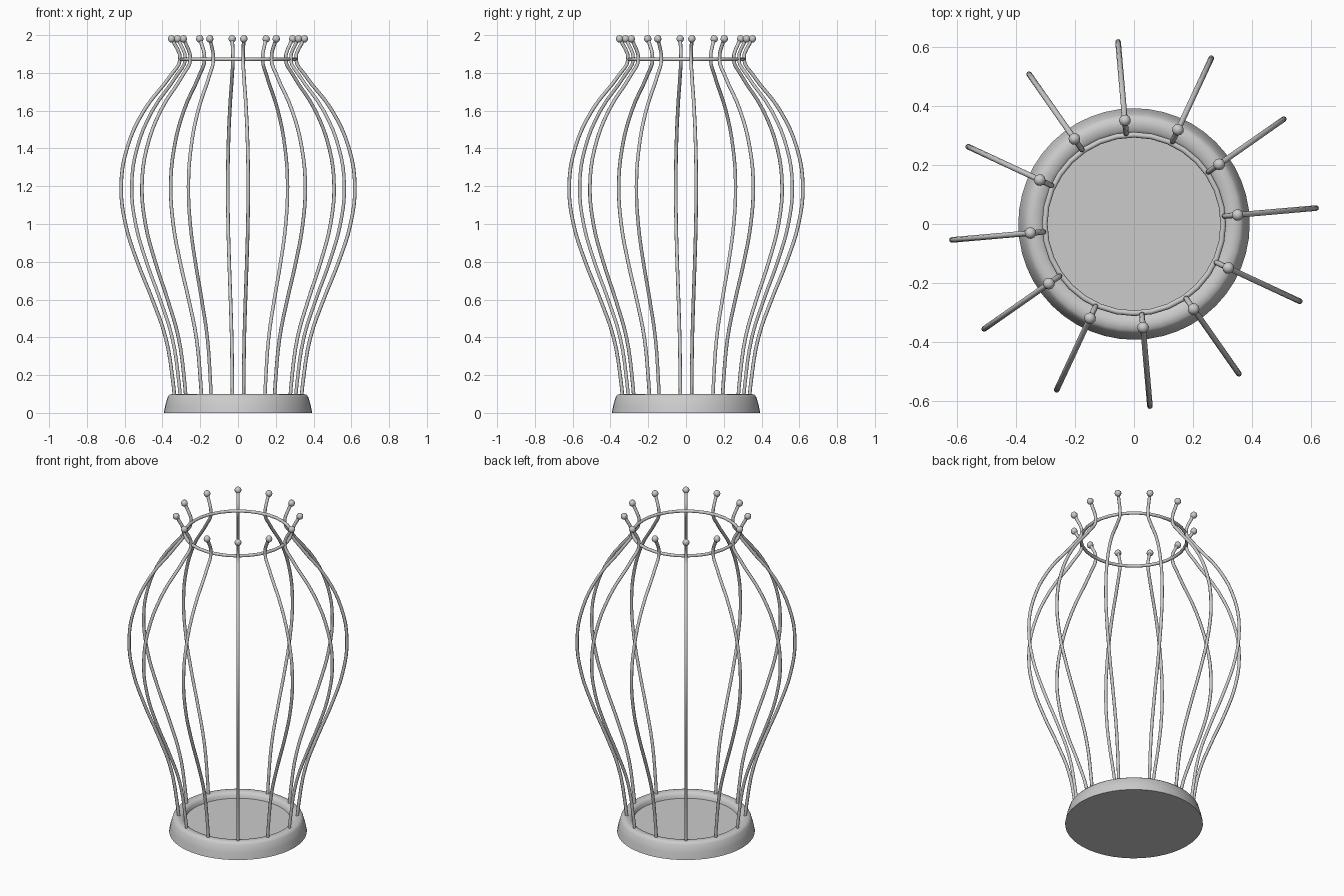
import bpy, bmesh
from math import cos, sin, pi, radians

if "Cube" in bpy.data.objects:
    bpy.data.objects.remove(bpy.data.objects["Cube"])

WIRES = 12
START = radians(5)
WIRE_R = 0.0095


def smooth(obj, angle):
    bpy.ops.object.select_all(action='DESELECT')
    obj.select_set(True)
    bpy.context.view_layer.objects.active = obj
    bpy.ops.object.shade_smooth_by_angle(angle=radians(angle))


def lathe(name, profile, steps):
    # spin an (r, z) profile around z
    bm = bmesh.new()
    verts = [bm.verts.new((r, 0, z)) for r, z in profile]
    edges = [bm.edges.new(p) for p in zip(verts, verts[1:])]
    bmesh.ops.spin(bm, geom=verts + edges, cent=(0, 0, 0), axis=(0, 0, 1),
                   angle=2 * pi, steps=steps, use_duplicate=False)
    bmesh.ops.remove_doubles(bm, verts=bm.verts, dist=1e-4)
    bmesh.ops.recalc_face_normals(bm, faces=bm.faces)
    me = bpy.data.meshes.new(name)
    bm.to_mesh(me)
    bm.free()
    obj = bpy.data.objects.new(name, me)
    bpy.context.collection.objects.link(obj)
    return obj


# shallow dish base with rounded rim
base = lathe("base_dish", [(0, 0), (0.393, 0), (0.385, 0.04), (0.372, 0.085),
                           (0.36, 0.098), (0.34, 0.1), (0.318, 0.096),
                           (0.307, 0.085), (0.302, 0.065), (0, 0.065)], 48)
smooth(base, 50)

# ring that ties the wires at the neck
bpy.ops.mesh.primitive_torus_add(location=(0, 0, 1.872), major_radius=0.303,
                                 minor_radius=WIRE_R, major_segments=32,
                                 minor_segments=8)
ring = bpy.context.object
ring.name = "neck_ring"
smooth(ring, 60)

# bulging wire, drawn as (radius, height)
path = [(0.335, 0.06), (0.345, 0.16), (0.385, 0.4), (0.455, 0.6),
        (0.535, 0.8), (0.598, 1.0), (0.621, 1.2), (0.59, 1.4), (0.5, 1.6),
        (0.355, 1.79), (0.308, 1.87), (0.35, 1.98)]
cu = bpy.data.curves.new("wire", 'CURVE')
cu.dimensions = '3D'
cu.bevel_depth = WIRE_R
cu.bevel_resolution = 2
cu.resolution_u = 4
cu.use_fill_caps = True
sp = cu.splines.new('BEZIER')
sp.bezier_points.add(len(path) - 1)
for p, (r, z) in zip(sp.bezier_points, path):
    p.co = (r, 0, z)
    p.handle_left_type = p.handle_right_type = 'AUTO'
wire = bpy.data.objects.new("wire", cu)
bpy.context.collection.objects.link(wire)
bpy.ops.object.select_all(action='DESELECT')
wire.select_set(True)
bpy.context.view_layer.objects.active = wire
bpy.ops.object.convert(target='MESH')
wire = bpy.context.object
smooth(wire, 60)

# small ball on the wire tip
bpy.ops.mesh.primitive_uv_sphere_add(segments=10, ring_count=6, radius=0.02,
                                     location=(0.353, 0, 1.98))
ball = bpy.context.object
bpy.ops.object.transform_apply(location=True, rotation=False, scale=False)
smooth(ball, 50)

# repeat wires and balls around the axis
for i in range(WIRES):
    for src, label in ((wire, "cage_wire"), (ball, "tip_ball")):
        o = src if i == 0 else src.copy()
        if i:
            bpy.context.collection.objects.link(o)
        o.name = f"{label}_{i + 1}"
        o.rotation_euler = (0, 0, START + i * 2 * pi / WIRES)
